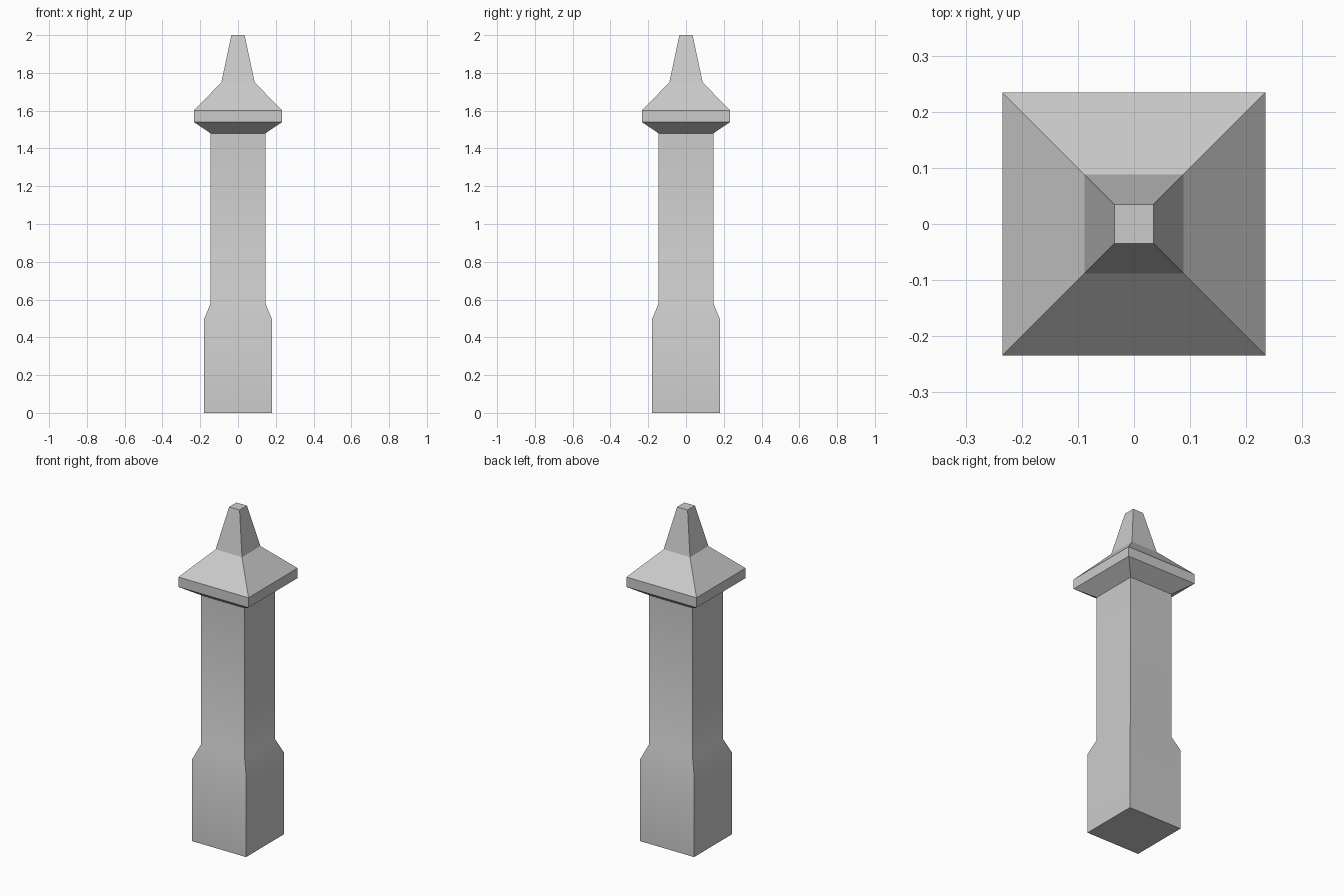
import bpy, bmesh

if "Cube" in bpy.data.objects:
    bpy.data.objects.remove(bpy.data.objects["Cube"])


def square_loft(name, profile, close_bottom=False, close_top=False):
    """Stack square rings given as (half_width, z) and skin them."""
    bm = bmesh.new()
    rings = [[bm.verts.new((sx * h, sy * h, z))
              for sx, sy in ((-1, -1), (1, -1), (1, 1), (-1, 1))]
             for h, z in profile]
    for low, high in zip(rings, rings[1:]):
        for i in range(4):
            j = (i + 1) % 4
            bm.faces.new((low[i], low[j], high[j], high[i]))
    if close_bottom:
        bm.faces.new(rings[0][::-1])
    if close_top:
        bm.faces.new(rings[-1])
    mesh = bpy.data.meshes.new(name)
    bm.to_mesh(mesh)
    bm.free()
    obj = bpy.data.objects.new(name, mesh)
    bpy.context.collection.objects.link(obj)
    return obj


# Plinth, sloped shoulder and shaft
shaft = square_loft("post_shaft",
                    [(0.18, 0), (0.18, 0.495), (0.145, 0.58), (0.145, 1.48)],
                    close_bottom=True)

# Flared cornice, pyramid roof and blunt spire, meeting the shaft's open top
cap = square_loft("post_cap",
                  [(0.145, 1.48), (0.234, 1.54), (0.234, 1.60),
                   (0.088, 1.75), (0.035, 2.0)],
                  close_top=True)

# Soft shading over the shallow shoulder only; the cap stays flat
bpy.ops.object.select_all(action='DESELECT')
shaft.select_set(True)
bpy.context.view_layer.objects.active = shaft
bpy.ops.object.shade_smooth_by_angle(angle=0.5236)
